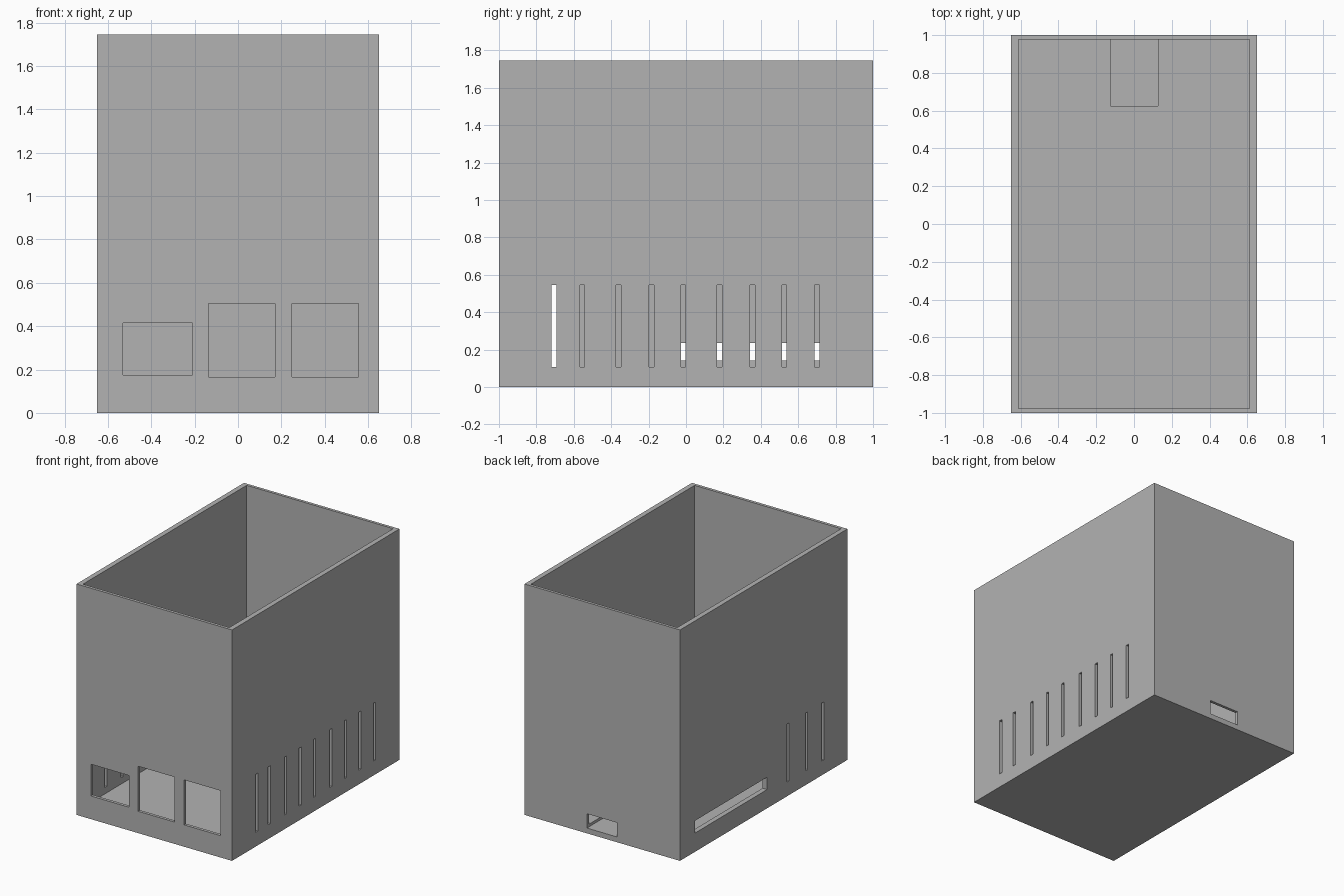
import bpy

cube = bpy.data.objects.get("Cube")
if cube:
    bpy.data.objects.remove(cube, do_unlink=True)

grey = bpy.data.materials.new("plain_grey")
grey.use_nodes = True
colour = (0.45, 0.45, 0.45, 1)
grey.diffuse_color = colour
grey.node_tree.nodes["Principled BSDF"].inputs["Base Color"].default_value = colour


def box(name, x, y, z):
    """Box from (low, high) pairs on each axis."""
    spans = (x, y, z)
    bpy.ops.mesh.primitive_cube_add(size=1, location=[sum(s) / 2 for s in spans])
    obj = bpy.context.object
    obj.name = name
    obj.scale = [s[1] - s[0] for s in spans]
    bpy.ops.object.transform_apply(location=True, rotation=False, scale=True)
    obj.data.materials.append(grey)
    return obj


W, D, H = 0.65, 1.0, 1.745
FLOOR = 0.06
enclosure = box("enclosure", (-W, W), (-D, D), (0, H))


def cut(name, x, y, z):
    cutter = box(name, x, y, z)
    cutter.hide_render = True
    bpy.context.view_layer.objects.active = enclosure
    mod = enclosure.modifiers.new(name, "BOOLEAN")
    mod.operation = "DIFFERENCE"
    mod.solver = "EXACT"
    mod.object = cutter
    bpy.ops.object.modifier_apply(modifier=mod.name)
    bpy.data.objects.remove(cutter, do_unlink=True)


# Open-topped cavity
cut("cavity", (-0.612, 0.612), (-0.977, 0.978), (FLOOR, H + 0.2))

# Front socket openings
for x, z in (((-0.53, -0.21), (0.175, 0.415)),
             ((-0.135, 0.17), (0.165, 0.505)),
             ((0.25, 0.555), (0.165, 0.505))):
    cut("front_opening", x, (-D - 0.1, -0.9), z)

# Rear opening, which runs on as a shallow channel in the floor
cut("rear_opening", (-0.124, 0.128), (0.625, D + 0.1), (0.04, 0.148))

# Vent slots on both sides
HALF, SLOT_Z = 0.013, (0.108, 0.545)
for y in (-0.705, -0.555, -0.36, -0.185, -0.015, 0.18, 0.355, 0.525, 0.70):
    cut("left_vent", (0.55, W + 0.1), (y - HALF, y + HALF), SLOT_Z)
for y in (-0.705, -0.51, -0.29):
    cut("right_vent", (-W - 0.1, -0.55), (y - HALF, y + HALF), SLOT_Z)

# Long horizontal opening on the right side
cut("right_long_opening", (-W - 0.1, -0.55), (-0.04, 0.82), (0.142, 0.235))
